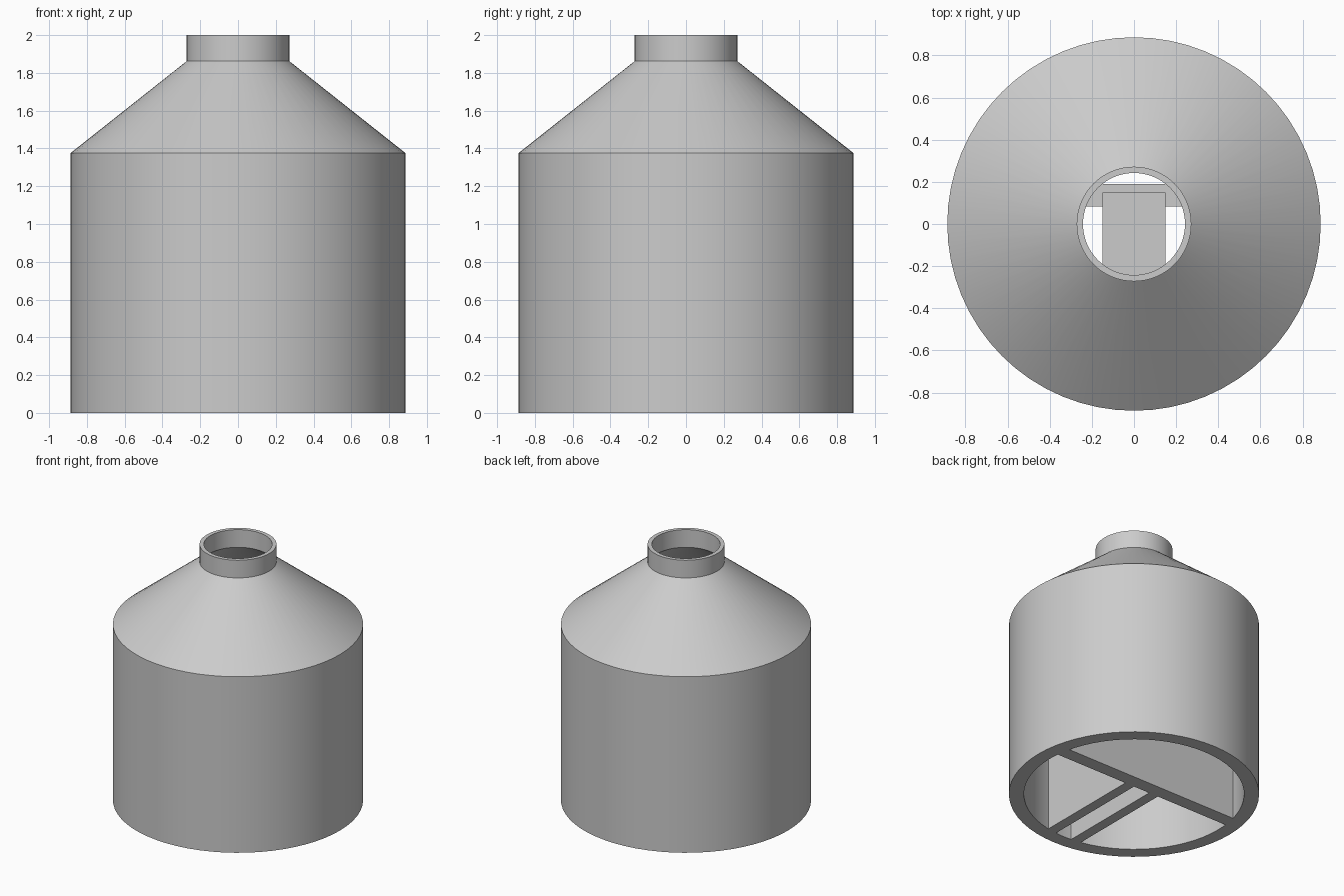
import bpy
import bmesh
import math
from mathutils import Vector

cube = bpy.data.objects.get("Cube")
if cube:
    bpy.data.objects.remove(cube, do_unlink=True)

SEGMENTS = 64
WALL_TOP = 1.27      # top of the cross wall
CHANNEL_TOP = 1.37   # top of the closed channel

grey = bpy.data.materials.new("plain grey")
grey.use_nodes = True
colour = (0.6, 0.6, 0.6, 1)
grey.diffuse_color = colour
grey.node_tree.nodes["Principled BSDF"].inputs["Base Color"].default_value = colour


def add_object(name, bm):
    bmesh.ops.recalc_face_normals(bm, faces=bm.faces)
    mesh = bpy.data.meshes.new(name)
    bm.to_mesh(mesh)
    bm.free()
    mesh.materials.append(grey)
    obj = bpy.data.objects.new(name, mesh)
    bpy.context.collection.objects.link(obj)
    return obj


def lathe(name, profile):
    """Turn a closed (radius, height) outline around z."""
    bm = bmesh.new()
    verts = [bm.verts.new((r, 0, z)) for r, z in profile]
    edges = [bm.edges.new((verts[i - 1], verts[i])) for i in range(len(verts))]
    bmesh.ops.spin(bm, geom=verts + edges, cent=(0, 0, 0), axis=(0, 0, 1),
                   angle=math.tau, steps=SEGMENTS, use_duplicate=False)
    bmesh.ops.remove_doubles(bm, verts=bm.verts, dist=0.0005)
    return add_object(name, bm)


def box(name, low, high):
    low, high = Vector(low), Vector(high)
    bm = bmesh.new()
    bmesh.ops.create_cube(bm, size=1)
    bmesh.ops.scale(bm, vec=high - low, verts=bm.verts)
    bmesh.ops.translate(bm, vec=(low + high) / 2, verts=bm.verts)
    return add_object(name, bm)


# Hollow body with sloping shoulder and open neck
shell = lathe("bottle_shell", [
    (0.886, 0), (0.886, 1.376), (0.272, 1.862), (0.272, 2),
    (0.242, 2), (0.242, 1.862), (0.78, 1.376), (0.78, 0)])
bpy.context.view_layer.objects.active = shell
shell.select_set(True)
bpy.ops.object.shade_smooth_by_angle(angle=math.radians(30))

# Wall across the inside, its ends sunk into the shell
box("cross_wall", (-0.82, 0.084, 0), (0.82, 0.19, WALL_TOP))

# Narrow channel from the cross wall to the front, closed on top
for side, x in (("right", -0.15), ("left", 0.07)):
    box(side + "_channel_wall", (x, -0.83, 0), (x + 0.08, 0.15, CHANNEL_TOP))
box("channel_cap", (-0.07, -0.83, WALL_TOP), (0.07, 0.15, CHANNEL_TOP))
